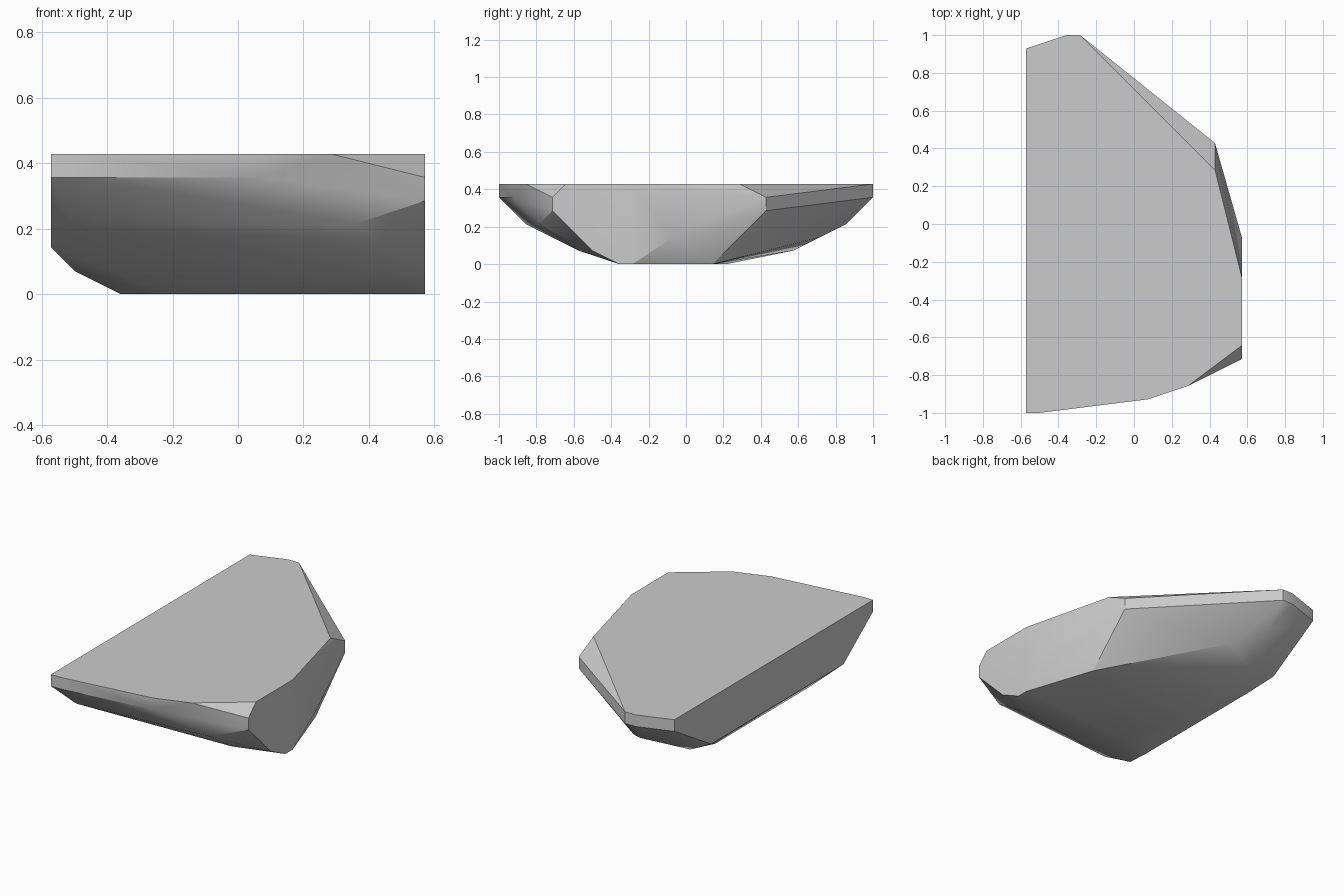
import bpy
import bmesh
import math
from mathutils import Vector

UNIT = 1 / 14  # the stone is laid out on a coarse whole-number grid

cube = bpy.data.objects.get("Cube")
if cube:
    bpy.data.objects.remove(cube, do_unlink=True)


def make_material(name, value):
    material = bpy.data.materials.new(name)
    material.use_nodes = True
    colour = (value, value, value, 1)
    material.diffuse_color = colour
    shader = material.node_tree.nodes["Principled BSDF"]
    shader.inputs["Base Color"].default_value = colour
    return material


def level(height, outline):
    """Corner points of one horizontal layer of the stone."""
    return [Vector((x, y, height)) * UNIT for x, y in outline]


# Flat top, followed by the chipped rim and the tapering underside
layers = {
    6: [(-8, 13), (-5, 14), (-4, 14), (6, 4), (8, -4),
        (8, -9), (4, -12), (1, -13), (-7, -14), (-8, -14)],
    5: [(-8, 13), (-5, 14), (-4, 14), (6, 6), (8, -10),
        (1, -13), (-7, -14), (-8, -14)],
    4: [(6, 6), (8, -10)],
    3: [(-4, 12), (5, -11), (-7, -12)],
    2: [(-8, 8), (-2, 10), (8, -1), (-8, -10)],
    1: [(-7, 6), (-6, 8), (8, -7), (5, -8), (-7, -7)],
    0: [(-5, 2), (-3, 3), (6, 2), (8, -4), (8, -5), (-3, -5), (-5, -3)],
}

# Wrap the layers in one faceted skin and merge the flat faces
bm = bmesh.new()
for height, outline in layers.items():
    for point in level(height, outline):
        bm.verts.new(point)
hull = bmesh.ops.convex_hull(bm, input=bm.verts)
unused = {v for v in hull["geom_interior"] + hull["geom_unused"]
          if isinstance(v, bmesh.types.BMVert)}
bmesh.ops.delete(bm, geom=list(unused), context="VERTS")
bmesh.ops.dissolve_limit(bm, angle_limit=math.radians(1),
                         verts=bm.verts, edges=bm.edges)
bmesh.ops.recalc_face_normals(bm, faces=bm.faces)

mesh = bpy.data.meshes.new("stone_slab")
bm.to_mesh(mesh)
bm.free()
mesh.materials.append(make_material("stone grey", 0.6))
stone = bpy.data.objects.new("stone_slab", mesh)
bpy.context.collection.objects.link(stone)

# Soft shading across shallow facets, crisp edges elsewhere
bpy.ops.object.select_all(action="DESELECT")
stone.select_set(True)
bpy.context.view_layer.objects.active = stone
bpy.ops.object.shade_smooth_by_angle(angle=math.radians(30))
